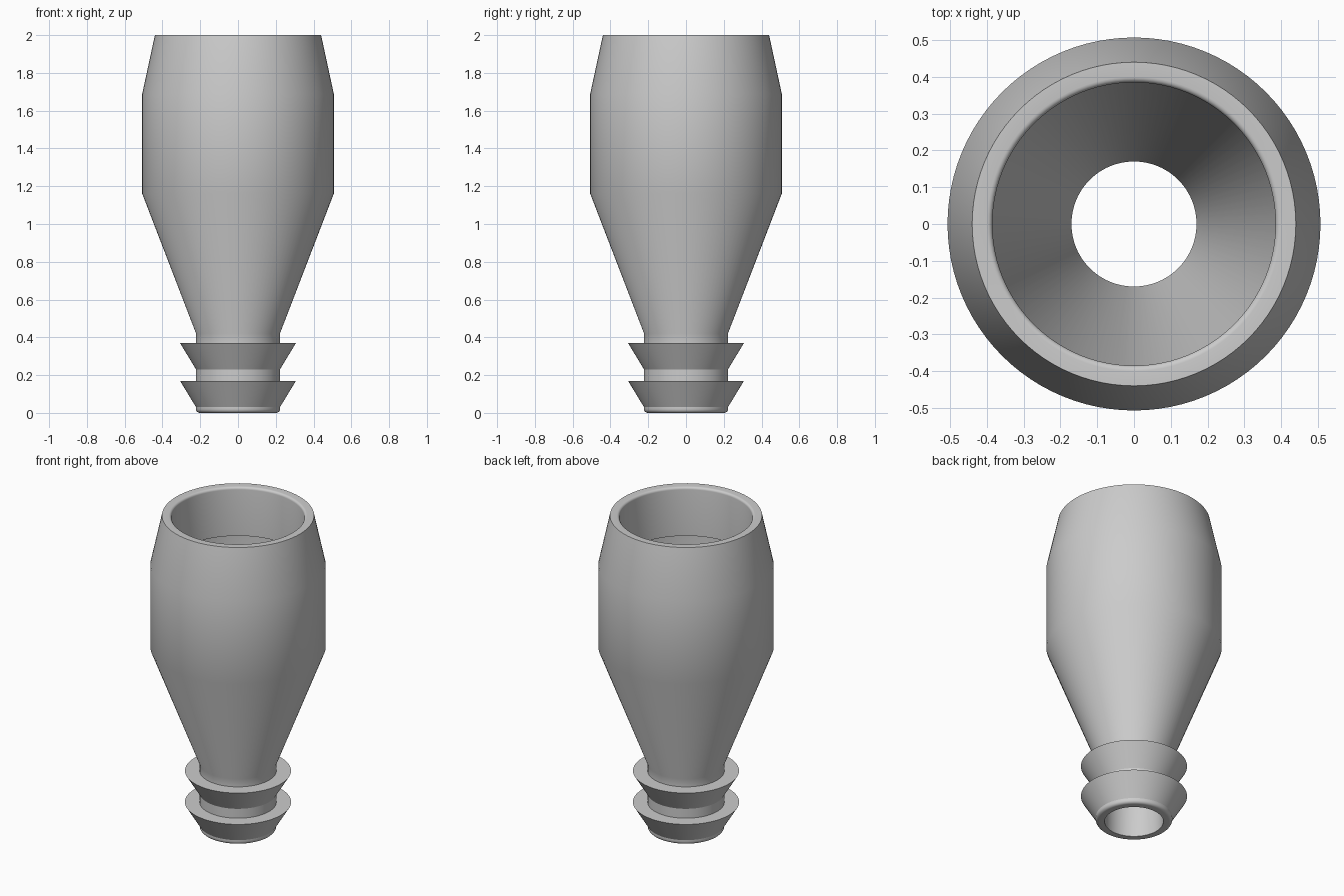
import bpy
import bmesh
from math import cos, sin, pi, radians

cube = bpy.data.objects.get("Cube")
if cube:
    bpy.data.objects.remove(cube, do_unlink=True)

SIDES = 96

# Single plain grey finish
grey = bpy.data.materials.new("plain_grey")
grey.use_nodes = True
colour = (0.6, 0.6, 0.6, 1)
grey.diffuse_color = colour
grey.node_tree.nodes["Principled BSDF"].inputs["Base Color"].default_value = colour


def fillet(cx, cz, radius, start, end, steps=5):
    """Points of a small rounded corner in the profile."""
    angles = [radians(start + (end - start) * i / steps) for i in range(steps + 1)]
    return [(cx + radius * cos(a), cz + radius * sin(a)) for a in angles]


def lathe(name, profile):
    """Spin a closed (radius, height) profile around the z axis."""
    bm = bmesh.new()
    rings = [[bm.verts.new((r * cos(2 * pi * i / SIDES), r * sin(2 * pi * i / SIDES), z))
              for i in range(SIDES)] for r, z in profile]
    for low, high in zip(rings, rings[1:] + rings[:1]):
        for i in range(SIDES):
            j = (i + 1) % SIDES
            bm.faces.new((low[i], low[j], high[j], high[i]))
    bmesh.ops.recalc_face_normals(bm, faces=bm.faces)
    mesh = bpy.data.meshes.new(name)
    bm.to_mesh(mesh)
    bm.free()
    mesh.materials.append(grey)
    obj = bpy.data.objects.new(name, mesh)
    bpy.context.collection.objects.link(obj)
    bpy.ops.object.select_all(action="DESELECT")
    obj.select_set(True)
    bpy.context.view_layer.objects.active = obj
    bpy.ops.object.shade_smooth_by_angle(angle=radians(30))
    return obj


NECK, BARB, BORE = 0.222, 0.307, 0.17

# Rounded bottom lip, then two barbs with flat tops
outside = fillet(NECK - 0.02, 0.02, 0.02, -90, 0)
for base, top in ((0.03, 0.17), (0.23, 0.37)):
    outside += [(NECK, base), (BARB, top), (NECK, top)]

# Neck, flared body, straight belly and tapered mouth
outside += [(NECK, 0.42), (0.507, 1.16), (0.507, 1.69), (0.44, 2.0)]

# Rounded inner lip, socket, hollow chamber and narrow bore
inside = fillet(0.4, 1.985, 0.015, 90, 180)
inside += [(0.385, 1.69), (0.45, 1.69), (0.45, 1.17), (BORE, 0.43), (BORE, 0)]

lathe("barbed_hose_fitting", outside + inside)
